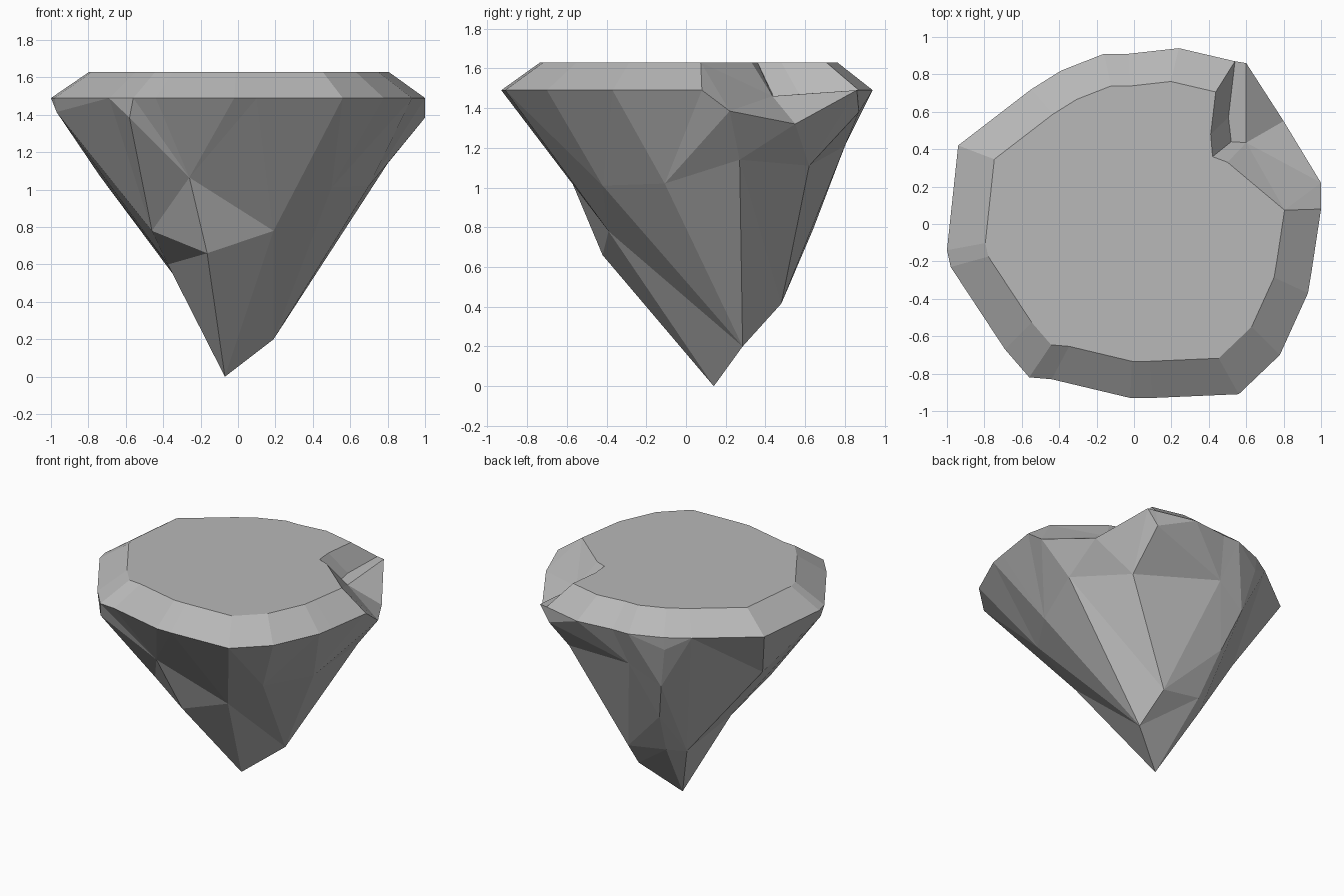
import bpy
import bmesh
import math
from mathutils import Vector
from mathutils.geometry import delaunay_2d_cdt

old = bpy.data.objects.get("Cube")
if old:
    bpy.data.objects.remove(old, do_unlink=True)

RIM_Z, TOP_Z = 1.49, 1.63

# Widest outline of the rock, clockwise from the notch's right end
girdle = [(1, .08), (.95, -.25), (.93, -.37), (.78, -.7), (.56, -.91), (.1, -.93),
          (-.02, -.93), (-.44, -.83), (-.56, -.82), (-.69, -.67), (-.98, -.23),
          (-1, -.14), (-.94, .42), (-.55, .72), (-.39, .82), (-.16, .91),
          (-.03, .91), (.24, .94), (.54, .87)]

# Corners where facets meet on the underside
corners = {
    "tip": (-.07, .14, 0),
    "tip_side": (.19, .285, .2),
    "front_low": (-.165, -.42, .66),
    "front_left": (.19, -.39, .78),
    "front_high": (-.26, -.59, 1.065),
    "front_right": (-.46, -.32, .78),
    "front_lip": (-.58, -.79, 1.385),
    "right_lip": (-.97, -.2, 1.415),
    "right_low": (-.375, 0, .6),
    "right_high": (-.74, .155, 1.075),
    "back_right_low": (-.267, .37, .44),
    "back_low": (-.17, .476, .466),
    "back_mid": (-.23, .64, .79),
    "back_high": (-.32, .75, 1.08),
    "back_lip": (-.39, .81, 1.395),
    "back_bulge": (-.09, .8, 1.21),
    "back_left_low": (.14, .48, .416),
    "back_left_high": (.53, .62, 1.11),
    "back_left_lip": (.52, .87, 1.38),
    "left_high": (.8, .27, 1.14),
    "left_mid": (.7, -.107, 1.02),
    "left_front": (.5, -.42, 1.01),
}

# Ridges between corners, as chains; whole numbers are girdle corners
ridges = [
    ("tip", "front_low", "front_left", "tip_side", "tip"),
    ("front_low", "front_high", "front_left", 4),
    ("front_low", "front_right", "front_high", 6),
    ("front_high", 8, "front_lip", "front_right", "right_low", "tip"),
    ("right_low", "right_lip", 10),
    ("tip", "back_right_low", "right_high", 12),
    ("back_right_low", "back_low", "back_mid", "back_high", "back_lip", 15),
    ("back_lip", 13),
    ("back_low", "back_left_low", "tip_side", "left_high", "back_left_high"),
    ("back_left_low", "back_left_high", "back_left_lip"),
    ("back_left_high", 20, "left_high", 21, "left_mid", "tip_side"),
    ("left_mid", 2),
    ("left_high", "left_mid"),
    ("front_left", "left_front", "tip_side"),
    ("left_front", 3),
]

bm = bmesh.new()


def vert(x, y, z):
    return bm.verts.new((x, y, z))


def face(*verts):
    bm.faces.new(verts)


# Crown: bevelled band between the girdle and the flat top
rim = [vert(x, y, RIM_Z) for x, y in girdle]
top = [vert(x * .8 + .005, y * .8 + .01, TOP_Z) for x, y in girdle]
for i in range(len(girdle) - 1):
    face(rim[i], rim[i + 1], top[i + 1], top[i])

# Notch: chipped corner with low outer lip, inner wall and sloping floor
lip_back, lip_mid, lip_front = [vert(*p) for p in
                                ((.6, .86, RIM_Z), (.8, .55, 1.32), (1, .22, 1.385))]
edge_a, edge_b, edge_c = [vert(x, y, TOP_Z) for x, y in ((.41, .48), (.42, .36), (.5, .33))]
foot_a, foot_b, foot_c = [vert(*p) for p in
                          ((.505, .57, 1.47), (.52, .44, 1.46), (.6, .435, 1.46))]
face(top[-1], edge_a, foot_a, rim[-1])
face(edge_a, edge_b, foot_b, foot_a)
face(edge_b, edge_c, foot_c, foot_b)
face(edge_c, top[0], foot_c)
face(top[0], lip_front, foot_c)
face(top[0], rim[0], lip_front)
face(rim[-1], foot_a, lip_back)
face(foot_a, foot_b, foot_c, lip_back)
face(lip_back, foot_c, lip_mid)
face(lip_mid, foot_c, lip_front)
face(*top, edge_a, edge_b, edge_c)

# Underside: unroll the cone around its tip, then triangulate along the ridges
loop = rim + [lip_back, lip_mid, lip_front]
under = loop + [vert(*p) for p in corners.values()]
index = {name: len(loop) + i for i, name in enumerate(corners)}
axis = Vector(corners["tip"])


def unroll(v):
    offset = v.co - axis
    angle = math.atan2(offset.y, offset.x)
    return Vector((math.cos(angle), math.sin(angle))) * v.co.z


count = len(loop)
links = [(i, (i + 1) % count) for i in range(count)]
for chain in ridges:
    ids = [index.get(key, key) for key in chain]
    links += zip(ids, ids[1:])
result = delaunay_2d_cdt([unroll(v) for v in under], links,
                         [list(reversed(range(count)))], 1, 1e-5)
tris, sources = result[2], result[3]
for tri in tris:
    if all(sources[i] for i in tri):
        face(*[under[sources[i][0]] for i in tri])

bmesh.ops.recalc_face_normals(bm, faces=bm.faces[:])
mesh = bpy.data.meshes.new("faceted_rock")
bm.to_mesh(mesh)
bm.free()

# Plain grey stone
stone = bpy.data.materials.new("grey_stone")
stone.use_nodes = True
grey = (.48, .48, .48, 1)
stone.diffuse_color = grey
stone.node_tree.nodes["Principled BSDF"].inputs["Base Color"].default_value = grey
mesh.materials.append(stone)

rock = bpy.data.objects.new("faceted_rock", mesh)
bpy.context.collection.objects.link(rock)
